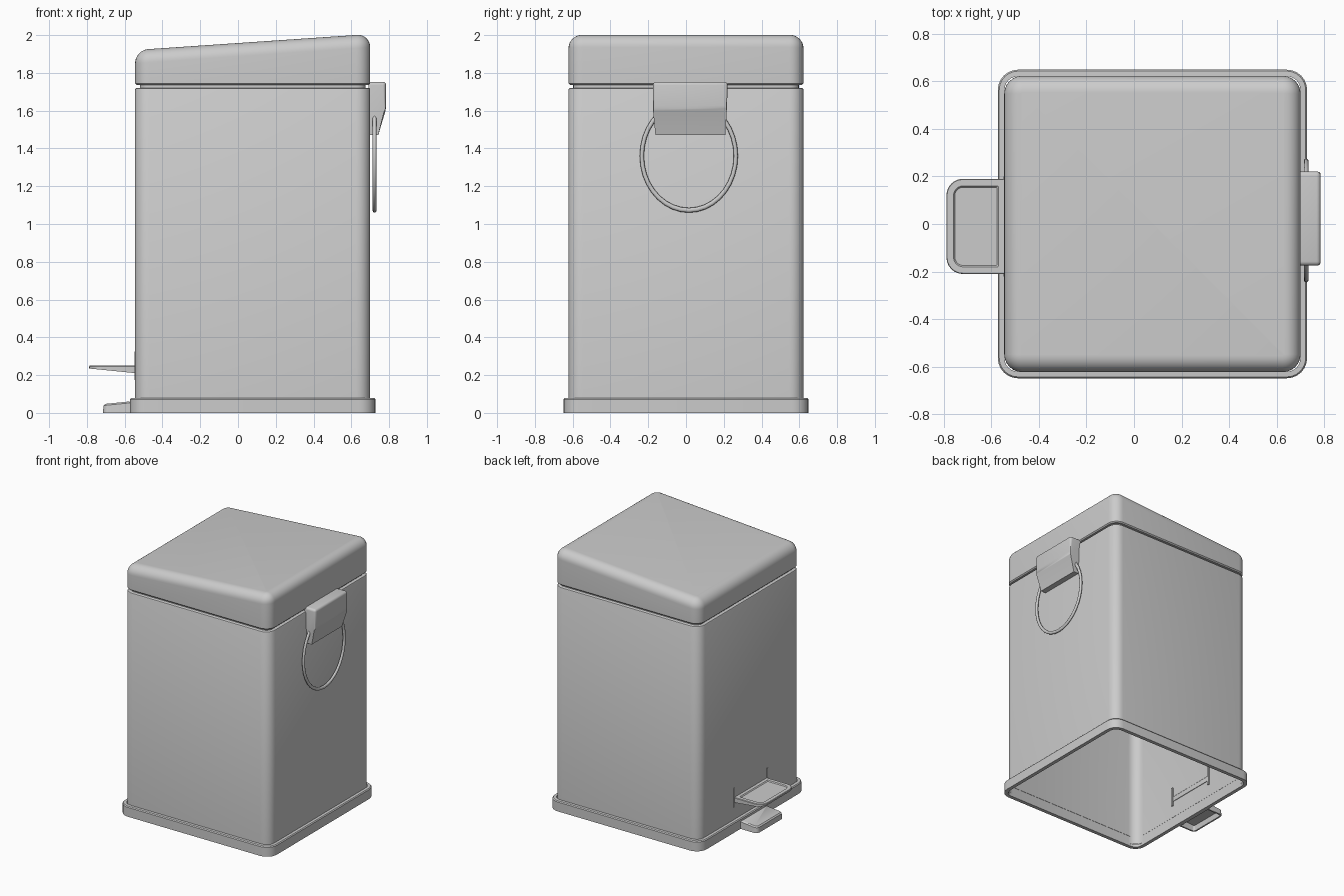
import bpy, bmesh, math

if "Cube" in bpy.data.objects:
    bpy.data.objects.remove(bpy.data.objects["Cube"])

SEG = 6


def outline(x0, x1, y0, y1, radii, z):
    """Rounded rectangle; radii for corners (+x+y, -x+y, -x-y, +x-y); z is a number or f(x)."""
    pts = []
    corners = ((x1, y1, -1, -1), (x0, y1, 1, -1), (x0, y0, 1, 1), (x1, y0, -1, 1))
    for k, (cx, cy, sx, sy) in enumerate(corners):
        r = radii[k]
        for i in range(SEG + 1):
            a = math.pi / 2 * (k + i / SEG)
            x = cx + sx * r + r * math.cos(a)
            y = cy + sy * r + r * math.sin(a)
            pts.append((x, y, z(x) if callable(z) else z))
    return pts


def smooth(obj, angle=35):
    bpy.ops.object.select_all(action='DESELECT')
    obj.select_set(True)
    bpy.context.view_layer.objects.active = obj
    bpy.ops.object.shade_smooth_by_angle(angle=math.radians(angle))


def finish(name, bm):
    mesh = bpy.data.meshes.new(name)
    bm.to_mesh(mesh)
    bm.free()
    obj = bpy.data.objects.new(name, mesh)
    bpy.context.collection.objects.link(obj)
    return obj


def loft(name, box, radii, levels, cap_start=False, cap_end=False):
    """Skin a stack of (inset, z) outlines."""
    bm = bmesh.new()
    x0, x1, y0, y1 = box
    loops = []
    for d, z in levels:
        rs = [max(r - d, 0.004) for r in radii]
        loops.append([bm.verts.new(p) for p in outline(x0 + d, x1 - d, y0 + d, y1 - d, rs, z)])
    for a, b in zip(loops, loops[1:]):
        for i in range(len(a)):
            j = (i + 1) % len(a)
            bm.faces.new((a[i], a[j], b[j], b[i]))
    if cap_start:
        bm.faces.new(loops[0][::-1])
    if cap_end:
        bm.faces.new(loops[-1])
    obj = finish(name, bm)
    smooth(obj)
    return obj


BODY = (-0.545, 0.70, -0.622, 0.622)
R4 = [0.075] * 4

# Open-bottomed body shell with the recessed neck under the lid
loft("body", BODY, R4, [(0, 0.02), (0, 1.712), (0.003, 1.718), (0.01, 1.721),
                        (0.025, 1.721), (0.025, 1.74)])

# Base skirt around the foot
loft("base_rim", (-0.572, 0.727, -0.648, 0.648), [0.085] * 4,
     [(0.028, 0.02), (0.028, 0), (0, 0), (0, 0.072), (0.006, 0.079), (0.028, 0.08)])

# Sloping lid with rounded shoulders
R = 0.07
levels = [(0.025, 1.736), (0.008, 1.736), (0, 1.744)]
for i in range(9):
    t = math.pi / 2 * i / 8
    levels.append((R * (1 - math.cos(t)),
                   lambda x, t=t: 1.958 + 0.068 * x - R + R * math.sin(t)))
loft("lid", BODY, R4, levels, cap_end=True)

# Foot pedal: wedge with a sunken tread
def pedal_under(x):
    return 0.235 - 0.1 * (x + 0.79)

loft("pedal", (-0.788, -0.54, -0.21, 0.19), [0.004, 0.07, 0.07, 0.004],
     [(0, pedal_under), (0, 0.246), (0.003, 0.25), (0.03, 0.25), (0.036, 0.243)],
     cap_start=True, cap_end=True)

# Thin lever slots either side of the pedal
for side, y in (("left", 0.193), ("right", -0.213)):
    bm = bmesh.new()
    bmesh.ops.create_cube(bm, size=1)
    bmesh.ops.scale(bm, vec=(0.012, 0.014, 0.15), verts=bm.verts)
    bmesh.ops.translate(bm, vec=(-0.542, y, 0.25), verts=bm.verts)
    finish("lever_slot_" + side, bm)

# Front foot under the pedal, hollow beneath
def foot_top(x):
    return 0.047 + 0.1 * (x + 0.71)

loft("front_foot", (-0.715, -0.565, -0.172, 0.152), [0.004, 0.03, 0.03, 0.004],
     [(0.02, lambda x: foot_top(x) - 0.01), (0.012, 0), (0, 0),
      (0.003, lambda x: foot_top(x) - 0.008), (0.012, foot_top)],
     cap_start=True, cap_end=True)

# Handle bracket: wedge profile (x, z, half width) with softened edges
profile = [(0.69, 1.753, 0.198), (0.784, 1.753, 0.198), (0.784, 1.61, 0.198),
           (0.743, 1.472, 0.185), (0.69, 1.472, 0.185)]
bm = bmesh.new()
sides = [[bm.verts.new((x, 0.023 + s * w, z)) for x, z, w in profile] for s in (-1, 1)]
n = len(profile)
bm.faces.new(sides[0])
bm.faces.new(sides[1][::-1])
for i in range(n):
    j = (i + 1) % n
    bm.faces.new((sides[0][i], sides[1][i], sides[1][j], sides[0][j]))
bmesh.ops.recalc_face_normals(bm, faces=bm.faces)
top_edges = [e for e in bm.edges
             if max(v.co.x for v in e.verts) > 0.75 and min(v.co.z for v in e.verts) > 1.6]
bmesh.ops.bevel(bm, geom=top_edges, offset=0.018, segments=4, profile=0.5, affect='EDGES')
smooth(finish("handle_bracket", bm))

# Oval wire carrying ring
bpy.ops.mesh.primitive_torus_add(major_segments=36, minor_segments=10, major_radius=0.27,
                                 minor_radius=0.012, location=(0.723, 0.015, 1.36),
                                 rotation=(0, math.pi / 2, 0))
ring = bpy.context.object
ring.name = "handle_ring"
ring.scale = (0.30 / 0.282, 0.26 / 0.282, 0.85)
smooth(ring, 60)
